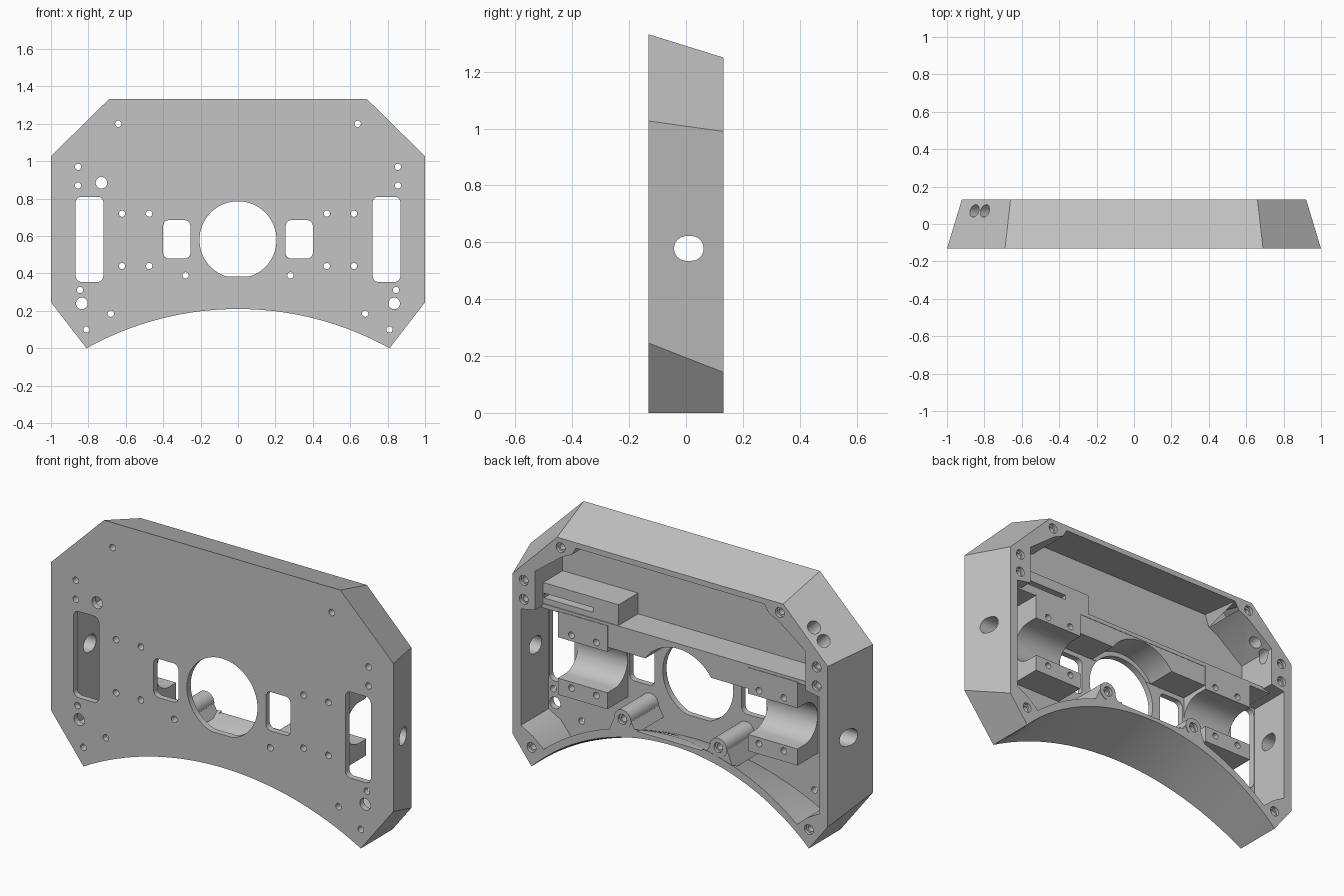
import bpy, bmesh, math
from mathutils import Matrix, Vector

if "Cube" in bpy.data.objects:
    bpy.data.objects.remove(bpy.data.objects["Cube"])

FRONT, BACK, FLOOR, LEDGE = -0.132, 0.132, -0.10, 0.07

grey = bpy.data.materials.new("machined_grey")
grey.use_nodes = True
grey.diffuse_color = (0.55, 0.55, 0.55, 1)
grey.node_tree.nodes["Principled BSDF"].inputs["Base Color"].default_value = (0.55, 0.55, 0.55, 1)


# ---------- outline helpers (points are x, z) ----------
def mirrored(half):
    return half + [(-x, z) for x, z in reversed(half) if abs(x) > 1e-6]


def arch(x, peak, span=0.81):
    r = (span ** 2 + peak ** 2) / (2 * peak)
    return peak - r + math.sqrt(r * r - x * x)


def circle(x, z, r, n=32):
    return [(x + r * math.cos(math.tau * i / n), z + r * math.sin(math.tau * i / n)) for i in range(n)]


def rect(x0, x1, z0, z1, r=0.0):
    if r == 0:
        return [(x0, z0), (x1, z0), (x1, z1), (x0, z1)]
    pts = []
    corners = [(x1 - r, z1 - r), (x0 + r, z1 - r), (x0 + r, z0 + r), (x1 - r, z0 + r)]
    for k, (cx, cz) in enumerate(corners):
        for i in range(9):
            a = math.pi / 2 * (k + i / 8)
            pts.append((cx + r * math.cos(a), cz + r * math.sin(a)))
    return pts


# ---------- solid helpers ----------
def loft(bm, front, back, y0, y1, matrix=None):
    rings = []
    for pts, y in ((front, y0), (back, y1)):
        co = [Vector((x, y, z)) for x, z in pts]
        rings.append([bm.verts.new(matrix @ c if matrix else c) for c in co])
    a, b = rings
    n = len(a)
    for i in range(n):
        bm.faces.new((a[i], a[(i + 1) % n], b[(i + 1) % n], b[i]))
    bm.faces.new(list(reversed(a)))
    bm.faces.new(b)


def extrude(bm, pts, y0, y1, matrix=None):
    loft(bm, pts, pts, y0, y1, matrix)


def finish(name, bm):
    bmesh.ops.recalc_face_normals(bm, faces=bm.faces)
    mesh = bpy.data.meshes.new(name)
    bm.to_mesh(mesh)
    bm.free()
    mesh.materials.append(grey)
    obj = bpy.data.objects.new(name, mesh)
    bpy.context.collection.objects.link(obj)
    return obj


def combine(target, bm, operation):
    tool = finish("tool", bm)
    tool.hide_render = True
    mod = target.modifiers.new("combine", "BOOLEAN")
    mod.operation, mod.solver, mod.object = operation, "EXACT", tool
    graph = bpy.context.evaluated_depsgraph_get()
    mesh = bpy.data.meshes.new_from_object(target.evaluated_get(graph))
    target.modifiers.clear()
    target.data = mesh
    bpy.data.objects.remove(tool)


# ---------- tapered outer body ----------
def outer(top, side, shoulder, hip, peak):
    half = [top, (side, shoulder), (side, hip)]
    half += [(0.81 * i / 24, arch(0.81 * i / 24, peak)) for i in range(24, -1, -1)]
    return mirrored(half)


bm = bmesh.new()
loft(bm, outer((0.69, 1.332), 1.0, 1.027, 0.246, 0.21),
     outer((0.66, 1.25), 0.92, 0.99, 0.1425, 0.33), FRONT, BACK)
housing = finish("housing", bm)


# ---------- rear cavity, leaving thicker rim around the screws ----------
def hollow(draft, peak):
    half = [(0.55, 1.22 + draft), (0.575, 1.18), (0.63, 1.155), (0.79, 1.035), (0.79, 0.83),
            (0.872, 0.815), (0.872, 0.2), (0.80, 0.16)]
    half += [(0.74 * i / 20, arch(0.74 * i / 20, peak) + 0.045) for i in range(20, -1, -1)]
    return mirrored(half)


bm = bmesh.new()
loft(bm, hollow(0.025, 0.225), hollow(0, 0.335), FLOOR, BACK + 0.01)
combine(housing, bm, "DIFFERENCE")

# ---------- inner blocks: motor mounts, shelf, raised tray, screw bosses and their feet ----------
foot = [(0.20, 0.335), (0.365, 0.30), (0.328, 0.39), (0.232, 0.39)]
for outlines, top in (
        ([rect(0.41, 0.70, 0.385, 0.825), rect(-0.70, -0.41, 0.385, 0.825)], LEDGE),
        ([rect(-0.83, 0.83, 0.818, 0.84)], LEDGE - 0.003),
        ([rect(-0.42, 0.42, 0.71, 0.83)], LEDGE - 0.005),
        ([rect(0.35, 0.82, 0.83, 0.95)], LEDGE - 0.007),
        ([foot, [(-x, z) for x, z in foot]], BACK - 0.004),
        ([circle(0.28, 0.39, 0.05), circle(-0.28, 0.39, 0.05)], BACK - 0.001)):
    bm = bmesh.new()
    for pts in outlines:
        extrude(bm, pts, FLOOR - 0.01, top)
    combine(housing, bm, "UNION")

# ---------- sideways cuts: motor saddles, shaft slots, cable holes, tray slit ----------
bm = bmesh.new()
along_x = Matrix.Rotation(-math.pi / 2, 4, "Z")
saddle = [(-0.01 + 0.108 * math.cos(a), 0.58 + 0.108 * math.sin(a))
          for a in [math.pi * (i / 24 - 0.5) for i in range(25)]]
saddle += [(-0.2, 0.688), (-0.2, 0.472)]
slot = rect(-0.062, 0.042, 0.535, 0.622, 0.043)
for s in (1, -1):
    for pts, x0, x1 in ((saddle, 0.40, 0.715), (slot, 0.80, 1.1)):
        extrude(bm, pts, min(s * x0, s * x1), max(s * x0, s * x1), along_x)
    for x, z in ((0.64, 1.2), (0.855, 0.97), (0.855, 0.87), (0.81, 0.1), (0.28, 0.39)):
        extrude(bm, circle(s * x, z, 0.026), 0.115, 0.2)
outward = Vector((-1, 0, 1)).to_track_quat("Y", "Z").to_matrix().to_4x4()
for x, z in ((-0.853, 1.084), (-0.797, 1.140)):
    extrude(bm, circle(0, 0, 0.033), -0.14, 0.1, Matrix.Translation((x, 0.07, z)) @ outward)
extrude(bm, rect(0.50, 0.785, 0.87, 0.895), -0.06, 0.11)
# round relief above the centre opening, lowered rim below it
extrude(bm, [(0.232 * math.cos(a), 0.58 + 0.232 * math.sin(a))
             for a in [math.pi * i / 32 for i in range(33)]], FLOOR + 0.002, 0.1)
extrude(bm, rect(-0.19, 0.19, 0.35, 0.45), -0.06, 0.2)
combine(housing, bm, "DIFFERENCE")

# ---------- openings through the front panel ----------
bm = bmesh.new()
centre = [(x, max(z, 0.385)) for x, z in circle(0, 0.58, 0.206, 64)]
extrude(bm, centre, -0.2, 0.0)
extrude(bm, circle(-0.73, 0.885, 0.031), -0.2, 0.0)
for s in (1, -1):
    for x0, x1, z0, z1 in ((0.72, 0.868, 0.355, 0.81), (0.255, 0.40, 0.48, 0.685)):
        extrude(bm, rect(min(s * x0, s * x1), max(s * x0, s * x1), z0, z1, 0.03), -0.2, -0.05)
    extrude(bm, circle(s * 0.835, 0.24, 0.031), -0.2, 0.0)
    for x, z in ((0.64, 1.2), (0.855, 0.97), (0.855, 0.87), (0.62, 0.72), (0.475, 0.72),
                 (0.62, 0.44), (0.475, 0.44), (0.28, 0.39), (0.845, 0.312), (0.68, 0.185), (0.81, 0.1)):
        extrude(bm, circle(s * x, z, 0.017, 20), -0.2, 0.2)
combine(housing, bm, "DIFFERENCE")

# ---------- smooth round walls, crisp edges ----------
bpy.ops.object.select_all(action="DESELECT")
housing.select_set(True)
bpy.context.view_layer.objects.active = housing
bpy.ops.object.shade_smooth_by_angle(angle=math.radians(25))
